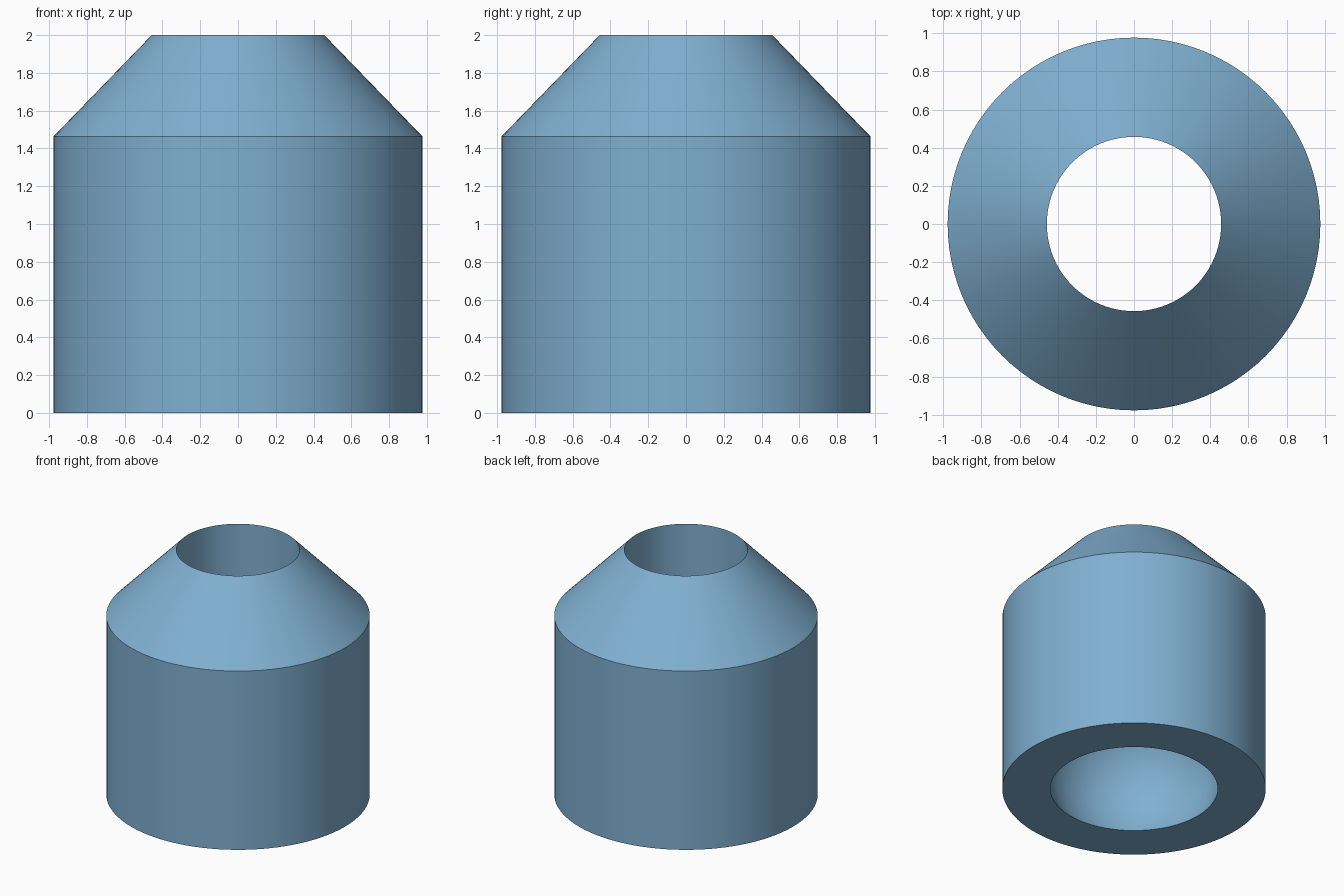
import bpy
import bmesh
from math import asin, acos, sin, cos, pi, sqrt, radians
from mathutils import Vector

cube = bpy.data.objects.get("Cube")
if cube:
    bpy.data.objects.remove(cube, do_unlink=True)

HEIGHT = 2.0
SHOULDER = 1.463
OUTER = 0.977
BORE = 0.457
MOUTH = 0.62       # opening in the underside
CENTRE = 0.25      # height of the rounded socket's centre
SEGMENTS = 96
ARC_STEPS = 16

# Blue finish
blue = bpy.data.materials.new("soft_blue")
blue.use_nodes = True
colour = (0.216, 0.434, 0.638, 1.0)
blue.diffuse_color = colour
blue.node_tree.nodes["Principled BSDF"].inputs["Base Color"].default_value = colour

# Outer wall and cone, then the bore leading into the rounded socket
profile = [(MOUTH, 0.0), (OUTER, 0.0), (OUTER, SHOULDER), (BORE, HEIGHT)]
radius = sqrt(MOUTH ** 2 + CENTRE ** 2)
start = acos(BORE / radius)
end = -asin(CENTRE / radius)
for i in range(ARC_STEPS):
    a = start + (end - start) * i / ARC_STEPS
    profile.append((radius * cos(a), CENTRE + radius * sin(a)))

# Revolve the closed section into the collar
bm = bmesh.new()
verts = [bm.verts.new((r, 0, z)) for r, z in profile]
edges = [bm.edges.new((v, verts[(i + 1) % len(verts)])) for i, v in enumerate(verts)]
bmesh.ops.spin(bm, geom=verts + edges, cent=Vector(), axis=Vector((0, 0, 1)),
               angle=2 * pi, steps=SEGMENTS, use_merge=True)
bmesh.ops.remove_doubles(bm, verts=bm.verts[:], dist=1e-5)
bmesh.ops.recalc_face_normals(bm, faces=bm.faces[:])
mesh = bpy.data.meshes.new("tapered_collar")
bm.to_mesh(mesh)
bm.free()
mesh.materials.append(blue)

collar = bpy.data.objects.new("tapered_collar", mesh)
bpy.context.collection.objects.link(collar)
bpy.ops.object.select_all(action="DESELECT")
collar.select_set(True)
bpy.context.view_layer.objects.active = collar
bpy.ops.object.shade_smooth_by_angle(angle=radians(30))
